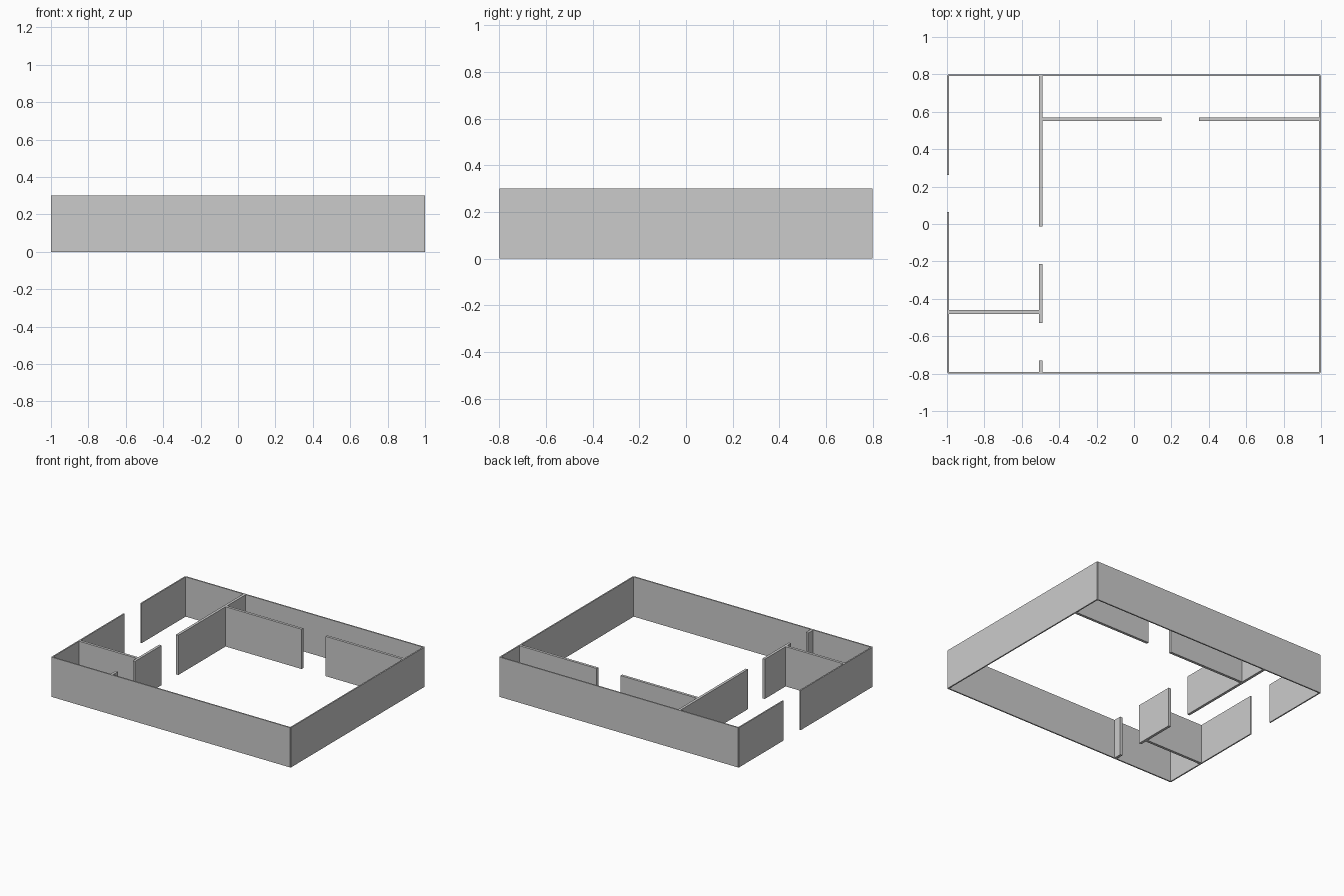
import bpy

if "Cube" in bpy.data.objects:
    bpy.data.objects.remove(bpy.data.objects["Cube"])

HEIGHT = 0.3


def wall(name, x0, x1, y0, y1):
    """Upright box wall standing on z = 0."""
    bpy.ops.mesh.primitive_cube_add(size=1, location=((x0 + x1) / 2, (y0 + y1) / 2, HEIGHT / 2))
    ob = bpy.context.object
    ob.name = name
    ob.scale = (x1 - x0, y1 - y0, HEIGHT)
    bpy.ops.object.transform_apply(location=False, rotation=False, scale=True)


def wall_x(name, y, thick, spans):
    """Wall along x, split by door openings."""
    for i, (a, b) in enumerate(spans):
        wall(f"{name}_{i + 1}", a, b, y - thick / 2, y + thick / 2)


def wall_y(name, x, thick, spans):
    """Wall along y, split by door openings."""
    for i, (a, b) in enumerate(spans):
        wall(f"{name}_{i + 1}", x - thick / 2, x + thick / 2, a, b)


OUT, INN = 0.01, 0.02
X, Y = 0.995, 0.795  # outer wall centre lines

# Outer walls, ending on each other's centre lines
wall_x("front_wall", -Y, OUT, [(-X, X)])
wall_x("back_wall", Y, OUT, [(-X, X)])
wall_y("right_wall", X, OUT, [(-Y, Y)])
wall_y("left_wall", -X, OUT, [(-Y, 0.063), (0.263, Y)])

# Inner partitions with doorways
wall_y("long_partition", -0.499, INN, [(-Y, -0.73), (-0.528, -0.213), (-0.013, Y)])
wall_x("back_room_partition", 0.56, INN, [(-0.499, 0.147), (0.347, X)])
wall_x("small_room_partition", -0.471, INN, [(-X, -0.499)])
